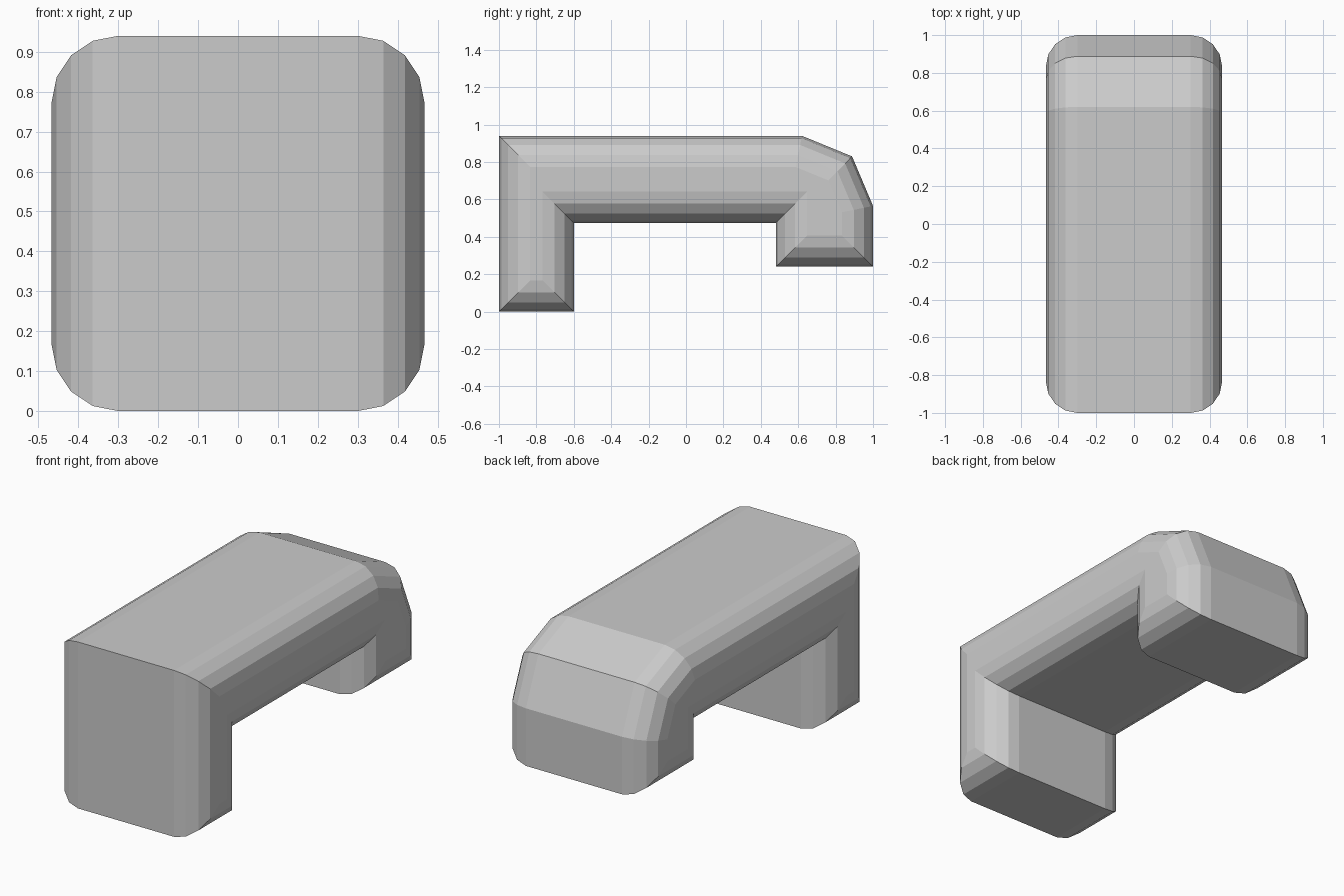
import bpy
import bmesh
import math
from mathutils import Vector

cube = bpy.data.objects.get("Cube")
if cube:
    bpy.data.objects.remove(cube, do_unlink=True)

HALF_WIDTH = 0.467
RADIUS = 0.167
STEPS = 4

# Side outline (y, z), counter-clockwise: tall front leg, bridge, short back leg
OUTLINE = [Vector(p) for p in (
    (-1, 0), (-0.6, 0), (-0.6, 0.475), (0.48, 0.475), (0.48, 0.24),
    (1, 0.24), (1, 0.565), (0.888, 0.83), (0.62, 0.94), (-1, 0.94))]


def inset(points, distance):
    """Move every edge of the outline inwards, keeping mitred corners."""
    result = []
    for i, p in enumerate(points):
        before = (p - points[i - 1]).normalized()
        after = (points[(i + 1) % len(points)] - p).normalized()
        n1 = Vector((-before.y, before.x))
        n2 = Vector((-after.y, after.x))
        result.append(p + (n1 + n2) * distance / (1 + n1.dot(n2)))
    return result


# Cross-section of the rounded sides: (x, inset) from right to left
rounding = []
for i in range(STEPS + 1):
    a = math.pi / 2 * i / STEPS
    rounding.append((HALF_WIDTH - RADIUS * (1 - math.cos(a)),
                     RADIUS * (1 - math.sin(a))))
sections = [(-x, d) for x, d in rounding] + rounding[::-1]

# Loft the outline through the sections
bm = bmesh.new()
rings = [[bm.verts.new((x, p.x, p.y)) for p in inset(OUTLINE, d)]
         for x, d in sections]
count = len(OUTLINE)
for a, b in zip(rings, rings[1:]):
    for i in range(count):
        j = (i + 1) % count
        bm.faces.new((a[i], a[j], b[j], b[i]))
bm.faces.new(rings[0])
bm.faces.new(rings[-1])
bmesh.ops.recalc_face_normals(bm, faces=bm.faces)

mesh = bpy.data.meshes.new("hooked_block")
bm.to_mesh(mesh)
bm.free()

# Plain grey finish
grey = bpy.data.materials.new("light_grey")
grey.use_nodes = True
colour = (0.6, 0.6, 0.6, 1)
grey.diffuse_color = colour
grey.node_tree.nodes["Principled BSDF"].inputs["Base Color"].default_value = colour
mesh.materials.append(grey)

block = bpy.data.objects.new("hooked_block", mesh)
bpy.context.collection.objects.link(block)
